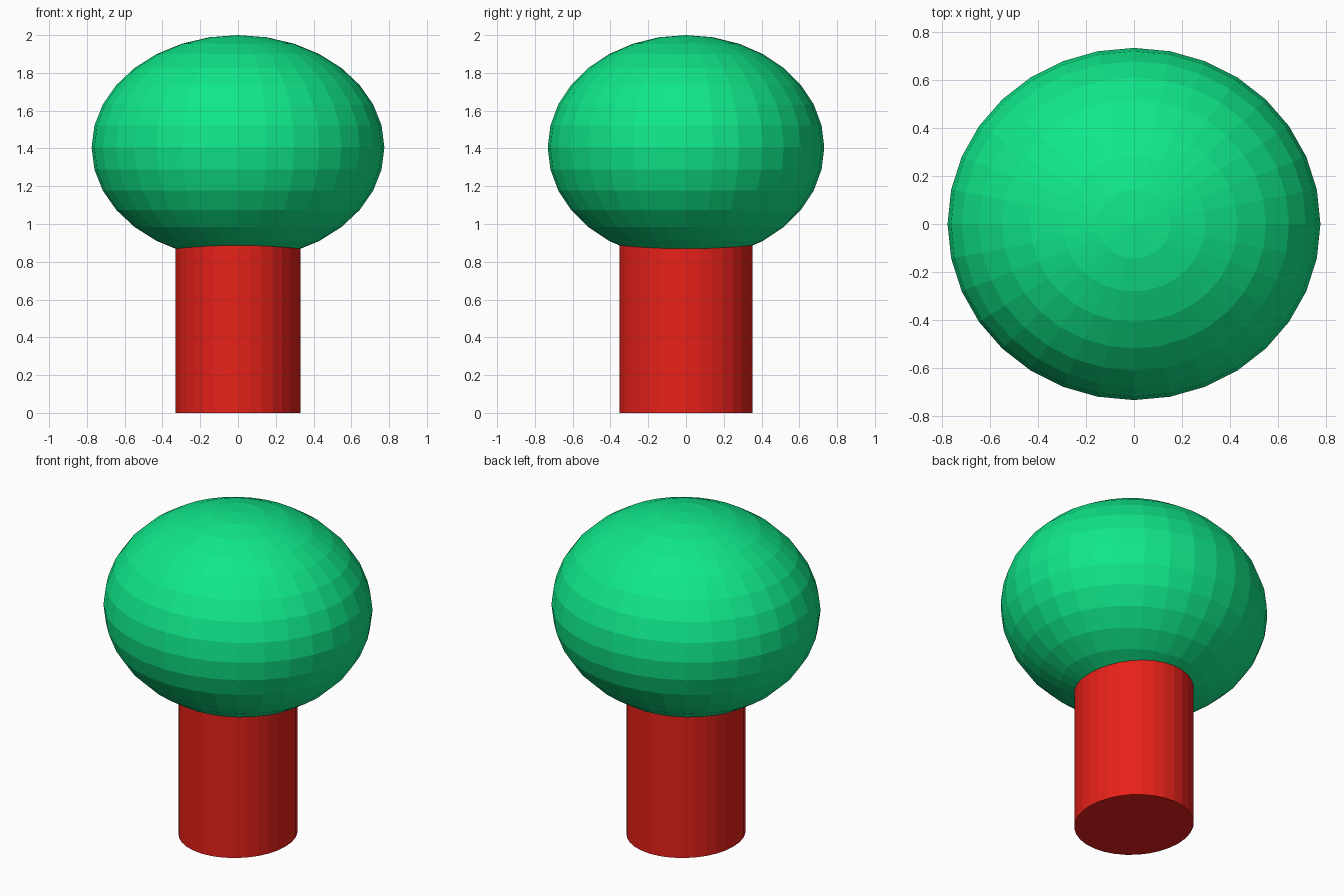
import bpy

if "Cube" in bpy.data.objects:
    bpy.data.objects.remove(bpy.data.objects["Cube"])


def colour(obj, name, rgb):
    mat = bpy.data.materials.new(name)
    mat.diffuse_color = (*rgb, 1)
    mat.use_nodes = True
    mat.node_tree.nodes["Principled BSDF"].inputs["Base Color"].default_value = mat.diffuse_color
    obj.data.materials.append(mat)


def finish(name, scale, mat, rgb):
    obj = bpy.context.object
    obj.name = name
    obj.scale = scale
    bpy.ops.object.transform_apply(location=False, rotation=False, scale=True)
    colour(obj, mat, rgb)


# Trunk: slightly oval flat-shaded cylinder, its top buried in the crown
TRUNK_TOP = 1.0
bpy.ops.mesh.primitive_cylinder_add(vertices=32, radius=1, depth=TRUNK_TOP,
                                    location=(0, 0, TRUNK_TOP / 2))
finish("trunk", (0.33, 0.352, 1), "trunk_red", (0.80, 0.015, 0.01))

# Crown: squashed flat-shaded ball
bpy.ops.mesh.primitive_uv_sphere_add(segments=32, ring_count=16, radius=1,
                                     location=(0, 0, 1.405))
finish("crown", (0.775, 0.732, 0.595), "crown_green", (0.005, 0.80, 0.25))
